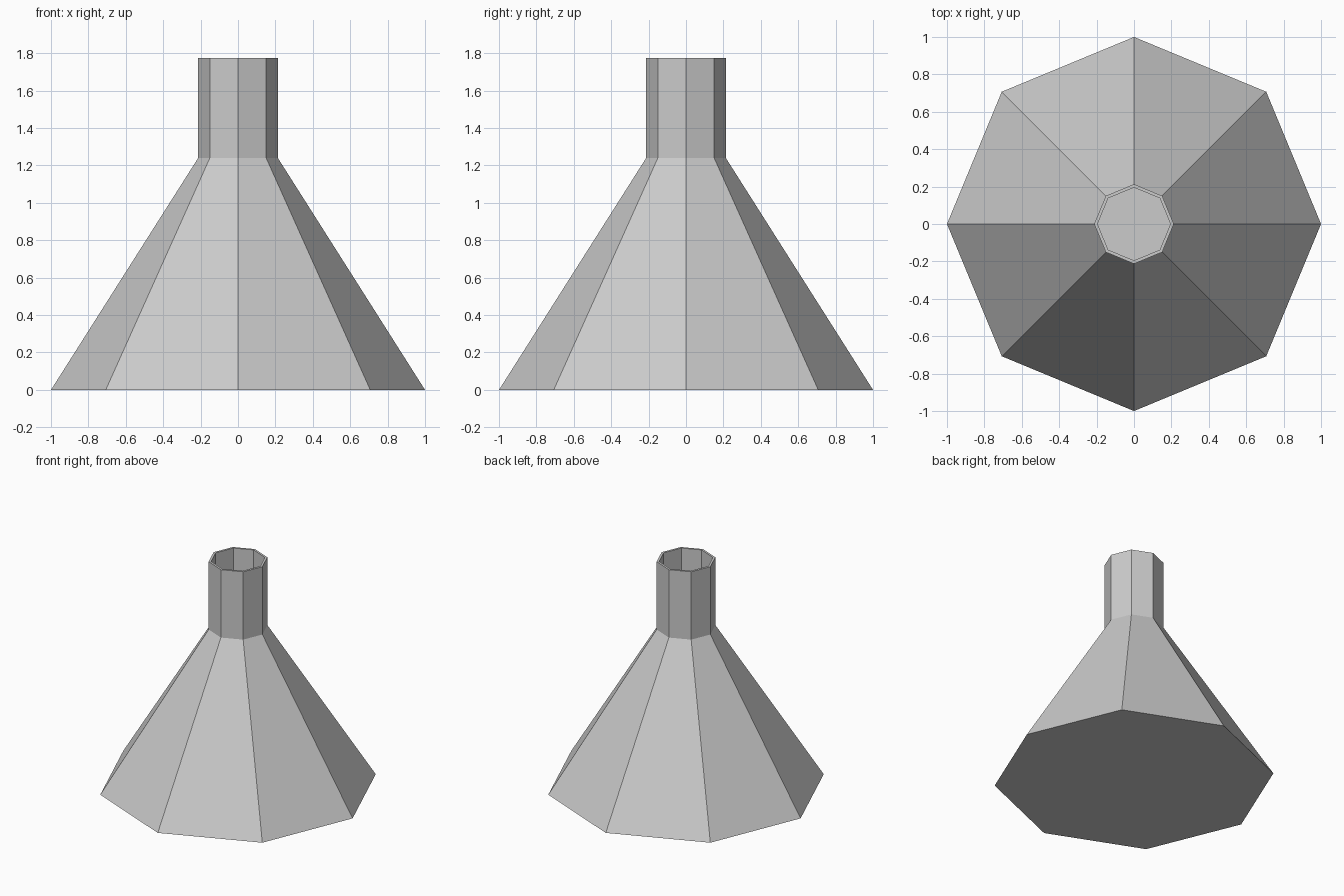
import bpy, bmesh
from math import cos, sin, tau

if "Cube" in bpy.data.objects:
    bpy.data.objects.remove(bpy.data.objects["Cube"])

SIDES = 8
# (radius, height): outside from base to lip, then back down the inside
profile = [(1.0, 0.0), (0.213, 1.24), (0.213, 1.775),
           (0.195, 1.775), (0.195, 1.235), (0.968, 0.017)]

bm = bmesh.new()
rings = [[bm.verts.new((r * cos(tau * i / SIDES), r * sin(tau * i / SIDES), z))
          for i in range(SIDES)] for r, z in profile]

# Flask walls and lip
for a, b in zip(rings, rings[1:]):
    for i in range(SIDES):
        j = (i + 1) % SIDES
        bm.faces.new((a[i], a[j], b[j], b[i]))

# Underside and inner floor
bm.faces.new(rings[0][::-1])
bm.faces.new(rings[-1])

mesh = bpy.data.meshes.new("flask")
bm.to_mesh(mesh)
bm.free()
bpy.context.collection.objects.link(bpy.data.objects.new("flask", mesh))
